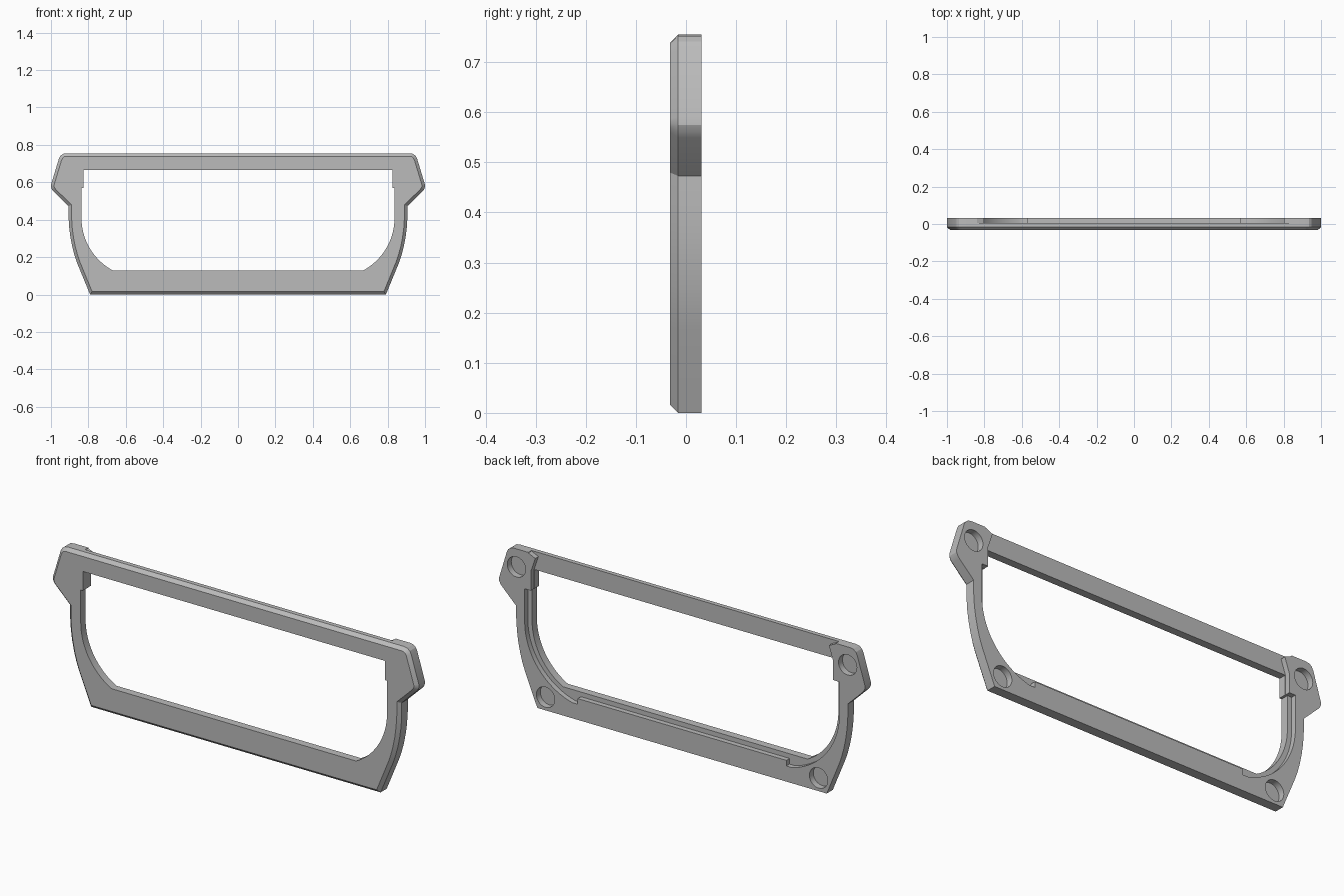
import bpy, bmesh
from math import sin, cos, acos, asin, radians, pi
from mathutils import Vector

FRONT, CHAMFER, LEDGE, BACK = -0.032, -0.016, 0.006, 0.031

cube = bpy.data.objects.get("Cube")
if cube:
    bpy.data.objects.remove(cube, do_unlink=True)

grey = bpy.data.materials.new("grey")
grey.use_nodes = True
grey.diffuse_color = (0.5, 0.5, 0.5, 1)
grey.node_tree.nodes["Principled BSDF"].inputs["Base Color"].default_value = (0.5, 0.5, 0.5, 1)


def mirrored(half):
    """Close a right-hand half outline with its mirror image."""
    return half + [(-x, z) for x, z in reversed(half)]


def inset(points, d):
    """Offset a counter-clockwise outline inwards with mitred corners."""
    pts = [Vector(p) for p in points]
    out = []
    for i, p in enumerate(pts):
        a = (p - pts[i - 1]).normalized()
        b = (pts[(i + 1) % len(pts)] - p).normalized()
        na, nb = Vector((-a.y, a.x)), Vector((-b.y, b.x))
        out.append(tuple(p + (na + nb) * d / (1 + na.dot(nb))))
    return out


def loft(name, layers):
    """Solid through outlines at successive depths: [(y, points), ...]."""
    bm = bmesh.new()
    rings = [[bm.verts.new((x, y, z)) for x, z in pts] for y, pts in layers]
    n = len(rings[0])
    for r, s in zip(rings, rings[1:]):
        for i in range(n):
            j = (i + 1) % n
            bm.faces.new((r[i], r[j], s[j], s[i]))
    bm.faces.new(rings[0])
    bm.faces.new(rings[-1])
    bmesh.ops.recalc_face_normals(bm, faces=bm.faces)
    mesh = bpy.data.meshes.new(name)
    bm.to_mesh(mesh)
    bm.free()
    mesh.materials.append(grey)
    ob = bpy.data.objects.new(name, mesh)
    bpy.context.collection.objects.link(ob)
    return ob


def corner_arc(radius, bottom, steps=20):
    """Lower corner curve, from the vertical side down to height bottom."""
    cx, cz = 0.517, 0.41
    end = asin((cz - bottom) / radius)
    return [(cx + radius * cos(end * i / steps), cz - radius * sin(end * i / steps))
            for i in range(steps + 1)]


def cut(target, cutter):
    cutter.hide_render = True
    mod = target.modifiers.new("cut", 'BOOLEAN')
    mod.operation, mod.solver, mod.object = 'DIFFERENCE', 'EXACT', cutter
    bpy.context.view_layer.objects.active = target
    bpy.ops.object.modifier_apply(modifier=mod.name)
    bpy.data.objects.remove(cutter, do_unlink=True)


# Outer body with ears and a chamfered front edge
outline = mirrored([
    (0.79, 0), (0.858, 0.165), (0.872, 0.205), (0.884, 0.25), (0.894, 0.3),
    (0.901, 0.35), (0.905, 0.41), (0.905, 0.473),
    (0.983, 0.549), (0.993, 0.561), (0.999, 0.575), (0.998, 0.59),
    (0.957, 0.725), (0.949, 0.741), (0.935, 0.752), (0.915, 0.755)])
widest = max(x for x, z in outline)
outline = [(x / widest, z) for x, z in outline]
frame = loft("bezel_frame", [(FRONT, inset(outline, 0.016)), (CHAMFER, outline), (BACK, outline)])

# Recess behind the top bar and around the opening
pocket = mirrored([(0.84, 0.8), (0.84, 0.752), (0.802, 0.735), (0.826, 0.665), (0.826, 0.57), (0.86, 0.57)]
                  + corner_arc(0.343, 0.077) + [(0.57, 0.077), (0.57, 0.105)])
cut(frame, loft("pocket_cutter", [(LEDGE, pocket), (BACK + 0.1, pocket)]))

# Window opening through the whole frame
opening = mirrored([(0.825, 0.665), (0.825, 0.57), (0.837, 0.57)] + corner_arc(0.32, 0.128))
cut(frame, loft("opening_cutter", [(FRONT - 0.1, opening), (BACK + 0.1, opening)]))

# Blind round holes on the back
for side in (-1, 1):
    for x, z in ((0.905, 0.666), (0.746, 0.065)):
        circle = [(side * x + 0.05 * cos(2 * pi * i / 40), z + 0.05 * sin(2 * pi * i / 40))
                  for i in range(40)]
        cut(frame, loft("hole_cutter", [(0, circle), (BACK + 0.1, circle)]))

# Smooth curves, sharp edges
bpy.ops.object.select_all(action='DESELECT')
frame.select_set(True)
bpy.context.view_layer.objects.active = frame
bpy.ops.object.shade_smooth_by_angle(angle=radians(25))
